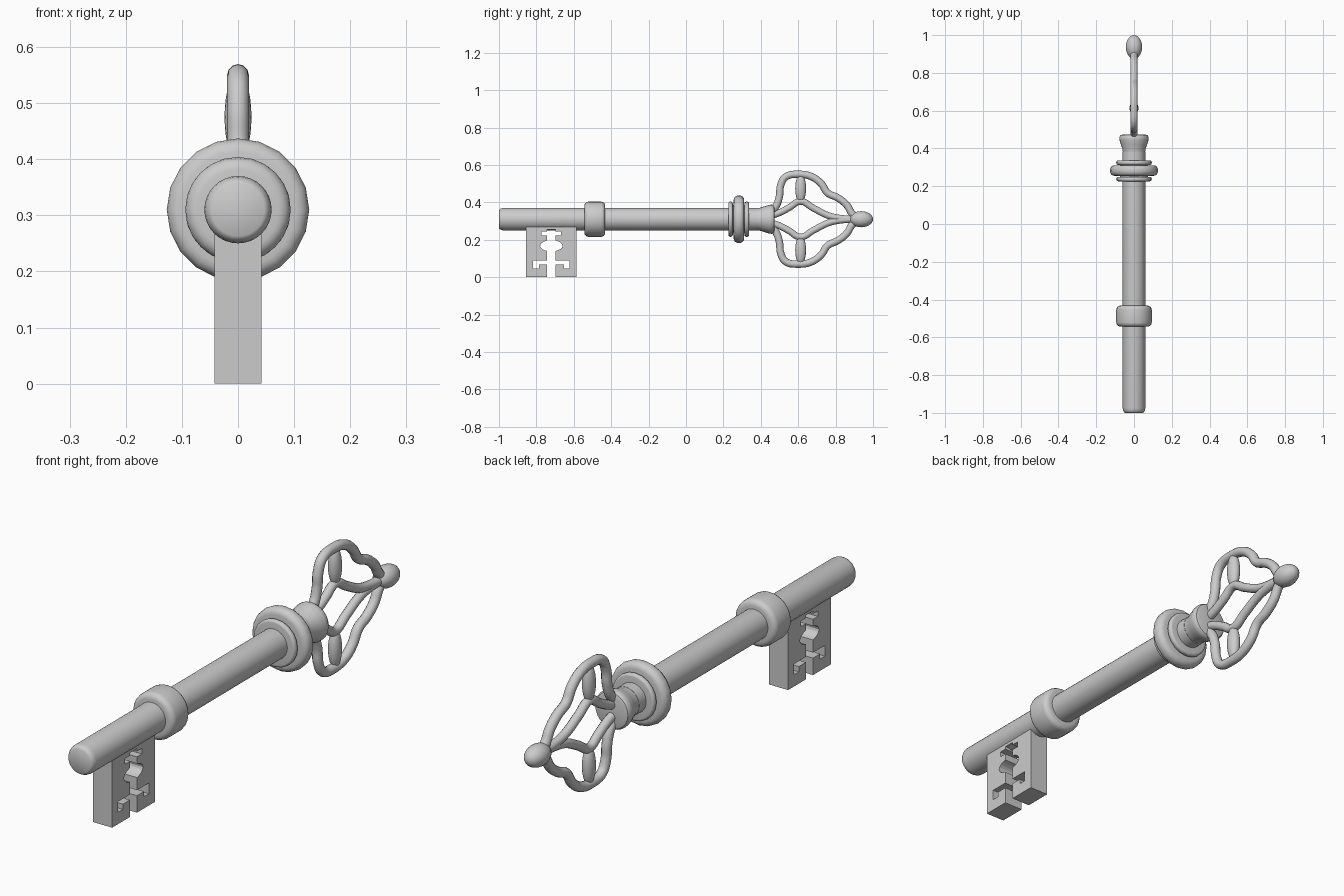
import bpy, bmesh, math

if "Cube" in bpy.data.objects:
    bpy.data.objects.remove(bpy.data.objects["Cube"])

AXIS_Z = 0.31


def finish(name, bm, smooth=True):
    bmesh.ops.recalc_face_normals(bm, faces=bm.faces)
    me = bpy.data.meshes.new(name)
    bm.to_mesh(me)
    bm.free()
    ob = bpy.data.objects.new(name, me)
    bpy.context.collection.objects.link(ob)
    if smooth:
        shade(ob)
    return ob


def shade(ob):
    bpy.ops.object.select_all(action='DESELECT')
    ob.select_set(True)
    bpy.context.view_layer.objects.active = ob
    bpy.ops.object.shade_smooth_by_angle(angle=math.radians(40))


def lathe(name, profile, sides):
    """Turn (y, radius) points around the key's long axis, capped at both ends."""
    bm = bmesh.new()
    rings = []
    for y, r in profile:
        rings.append([bm.verts.new((r * math.cos(2 * math.pi * i / sides), y,
                                    AXIS_Z + r * math.sin(2 * math.pi * i / sides)))
                      for i in range(sides)])
    for a, b in zip(rings, rings[1:]):
        for i in range(sides):
            j = (i + 1) % sides
            bm.faces.new((a[i], a[j], b[j], b[i]))
    bm.faces.new(rings[0])
    bm.faces.new(rings[-1])
    return finish(name, bm)


def rounded_band(y0, y1, r, e):
    """Profile of a band with rounded outer edges of size e, reaching into the shaft."""
    pts = [(y0, 0.04)]
    for k in range(5):
        a = math.pi / 2 * k / 4
        pts.append((y0 + e * (1 - math.cos(a)), r - e * (1 - math.sin(a))))
    return pts + [(y0 + y1 - y, q) for y, q in reversed(pts)]


def tube(name, pts, radius):
    cu = bpy.data.curves.new(name, 'CURVE')
    cu.dimensions = '3D'
    cu.bevel_depth = radius
    cu.bevel_resolution = 4
    cu.resolution_u = 6
    cu.use_fill_caps = True
    sp = cu.splines.new('BEZIER')
    sp.bezier_points.add(len(pts) - 1)
    for p, (y, z) in zip(sp.bezier_points, pts):
        p.co = (0, y, z)
        p.handle_left_type = p.handle_right_type = 'AUTO'
    ob = bpy.data.objects.new(name, cu)
    bpy.context.collection.objects.link(ob)
    bpy.ops.object.select_all(action='DESELECT')
    ob.select_set(True)
    bpy.context.view_layer.objects.active = ob
    bpy.ops.object.convert(target='MESH')
    shade(bpy.context.view_layer.objects.active)


def ellipsoid(name, loc, size):
    bm = bmesh.new()
    bmesh.ops.create_uvsphere(bm, u_segments=20, v_segments=14, radius=1)
    bmesh.ops.scale(bm, vec=size, verts=bm.verts)
    bmesh.ops.translate(bm, vec=loc, verts=bm.verts)
    return finish(name, bm)


# Shaft with softened tip
lathe("shaft", [(-1.0, 0.047), (-0.996, 0.053), (-0.987, 0.058), (-0.975, 0.06),
                (0.38, 0.06)], 32)

# Collars along the shaft
lathe("front_collar", rounded_band(-0.543, -0.432, 0.094, 0.022), 24)
lathe("inner_disc", rounded_band(0.226, 0.25, 0.094, 0.01), 20)
lathe("outer_disc", rounded_band(0.313, 0.337, 0.094, 0.01), 20)
lathe("main_ring", rounded_band(0.255, 0.311, 0.127, 0.024), 20)
lathe("ring_core", [(0.235, 0.075), (0.33, 0.075)], 20)

# Flared neck holding the bow
lathe("neck", [(0.33, 0.06), (0.37, 0.058), (0.395, 0.061), (0.42, 0.069), (0.445, 0.077),
               (0.46, 0.078), (0.47, 0.072), (0.474, 0.06)], 24)

# Bow: outer loops, inner diamond and spindles, mirrored above and below the axis
outer = [(0.44, 0.03), (0.478, 0.065), (0.499, 0.12), (0.506, 0.18), (0.532, 0.226),
         (0.6, 0.24), (0.67, 0.228), (0.723, 0.19), (0.758, 0.14), (0.812, 0.114),
         (0.86, 0.075), (0.888, 0.03), (0.92, 0.003)]
inner = [(0.45, 0.018), (0.5, 0.035), (0.55, 0.061), (0.612, 0.095), (0.68, 0.06),
         (0.76, 0.02), (0.82, 0.006), (0.91, 0.0)]
for side, s in (("upper", 1), ("lower", -1)):
    tube(side + "_outer_loop", [(y, AXIS_Z + s * d) for y, d in outer], 0.0195)
    tube(side + "_inner_bar", [(y, AXIS_Z + s * d) for y, d in inner], 0.018)
    ellipsoid(side + "_spindle", (0, 0.613, AXIS_Z + s * 0.165), (0.024, 0.029, 0.078))

# Finial egg at the end of the bow
ellipsoid("finial", (0, 0.937, AXIS_Z), (0.043, 0.063, 0.043))

# Key bit: half outline (distance from slot centre, z), mirrored and extruded
half = [(0.022, 0.256), (0.022, 0.245), (0.053, 0.245), (0.053, 0.223), (0.022, 0.223)]
for k in range(9):
    a = math.radians(68 - 17 * k)
    half.append((0.06 * math.cos(a), 0.168 + 0.03 * math.sin(a)))
half += [(0.022, 0.09), (0.097, 0.09), (0.097, 0.047), (0.067, 0.047), (0.067, 0.068),
         (0.022, 0.068), (0.022, 0.0), (0.135, 0.0), (0.135, 0.28)]
outline = half + [(-u, z) for u, z in reversed(half)]
bm = bmesh.new()
face = bm.faces.new([bm.verts.new((-0.042, -0.72 + u, z)) for u, z in outline])
ext = bmesh.ops.extrude_face_region(bm, geom=[face], use_keep_orig=True)
bmesh.ops.translate(bm, vec=(0.084, 0, 0),
                    verts=[g for g in ext["geom"] if isinstance(g, bmesh.types.BMVert)])
finish("key_bit", bm, smooth=False)
